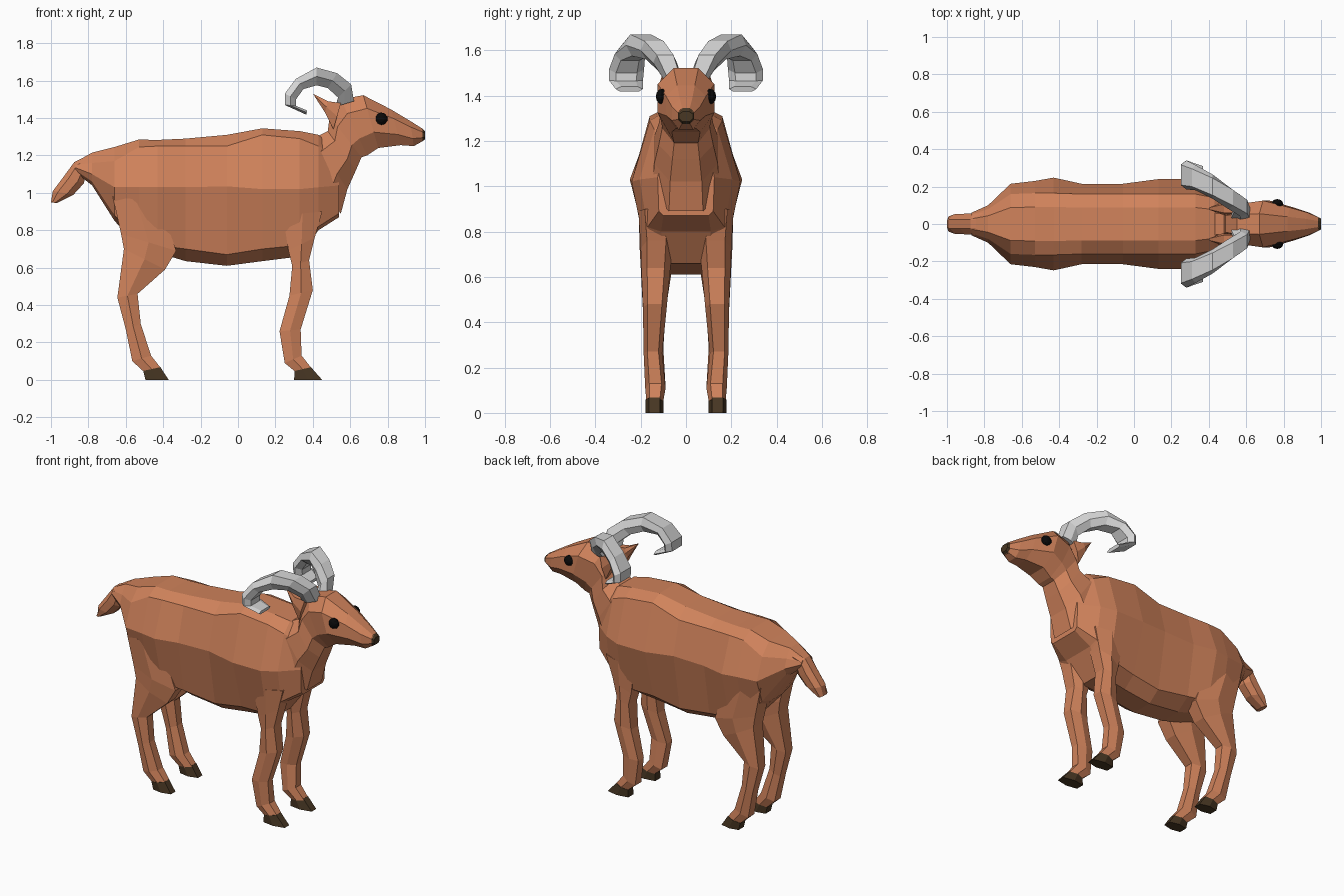
import bpy, bmesh, math
from mathutils import Vector


def material(name, rgb):
    m = bpy.data.materials.new(name)
    m.diffuse_color = (*rgb, 1)
    return m


COAT = material("tan_coat", (0.63, 0.225, 0.105))
HORN = material("grey_horn", (0.66, 0.66, 0.66))
HOOF = material("dark_brown", (0.065, 0.038, 0.017))
EYE = material("black", (0.003, 0.003, 0.003))

# Cross-sections as (fraction from edge A to edge B, fraction across the width)
OCT = [(0, .28), (0, .72), (.25, 1), (.7, 1), (1, .75), (1, .25), (.7, 0), (.25, 0)]
BOX = [(0, .15), (0, .85), (.5, 1), (1, .8), (1, .2), (.5, 0)]


def add_mesh(name, rings, mat):
    """Skin a list of equal point loops and cap both ends."""
    bm = bmesh.new()
    loops = [[bm.verts.new(p) for p in r] for r in rings]
    n = len(loops[0])
    for a, b in zip(loops, loops[1:]):
        for i in range(n):
            j = (i + 1) % n
            bm.faces.new((a[i], a[j], b[j], b[i]))
    bm.faces.new(loops[0])
    bm.faces.new(loops[-1])
    bmesh.ops.recalc_face_normals(bm, faces=bm.faces)
    me = bpy.data.meshes.new(name)
    bm.to_mesh(me)
    bm.free()
    me.materials.append(mat)
    ob = bpy.data.objects.new(name, me)
    bpy.context.collection.objects.link(ob)
    return ob


def loft(name, spec, section, mat, side=1):
    """spec rows: A x, A z, B x, B z, y from, y to."""
    rings = []
    for ax, az, bx, bz, y0, y1 in spec:
        rings.append([(ax + (bx - ax) * t, side * (y0 + (y1 - y0) * s), az + (bz - az) * t)
                      for t, s in section])
    return add_mesh(name, rings, mat)


# Torso: x, top z, edge z, edge y, widest z, widest y, low z, low y, belly z, belly y
torso = [
    (-.87, 1.165, 1.15, .05, 1.135, .06, 1.12, .05, 1.11, .03),
    (-.78, 1.215, 1.16, .08, 1.10, .10, 1.06, .08, 1.04, .04),
    (-.66, 1.245, 1.17, .16, 1.03, .215, .88, .16, .85, .06),
    (-.53, 1.285, 1.245, .165, 1.03, .23, .74, .17, .71, .07),
    (-.43, 1.283, 1.25, .165, 1.03, .248, .72, .17, .68, .07),
    (-.28, 1.29, 1.25, .16, 1.03, .215, .70, .16, .635, .07),
    (-.06, 1.31, 1.25, .16, 1.035, .215, .67, .15, .61, .07),
    (.13, 1.345, 1.31, .16, 1.02, .24, .70, .15, .635, .07),
    (.33, 1.33, 1.29, .16, 1.02, .24, .72, .18, .66, .08),
    (.43, 1.31, 1.25, .14, 1.03, .205, .82, .17, .80, .11),
    (.54, 1.22, 1.19, .09, 1.04, .125, .89, .12, .87, .10),
]
rings = []
for x, zt, ze, ye, zw, yw, zl, yl, zb, yb in torso:
    half = [(ye * .55, zt), (ye, ze), (yw, zw), (yl, zl), (yb, zb)]
    rings.append([(x, y, z) for y, z in half] + [(x, -y, z) for y, z in reversed(half)])
add_mesh("torso", rings, COAT)


def centred(rows):
    return [(*r[:4], -r[4], r[4]) for r in rows]


# Neck and head in one continuous skin
loft("neck_and_head", centred([
    (.30, 1.15, .55, .89, .15), (.40, 1.29, .585, 1.02, .14), (.48, 1.33, .63, 1.12, .12),
    (.49, 1.41, .66, 1.19, .105), (.55, 1.50, .69, 1.20, .11), (.67, 1.522, .75, 1.24, .125),
    (.82, 1.445, .87, 1.255, .088), (.92, 1.385, .94, 1.25, .062),
    (.988, 1.342, .985, 1.275, .036)]), OCT, COAT)

# Nose
loft("nose", centred([(.984, 1.346, .98, 1.272, .037), (1.0, 1.33, 1.0, 1.285, .03)]),
     OCT, HOOF)

# Tail
loft("tail", centred([
    (-.80, 1.20, -.79, 1.10, .06), (-.875, 1.165, -.81, 1.11, .055),
    (-.93, 1.09, -.825, 1.05, .055), (-.99, 1.01, -.88, .99, .052),
    (-1.0, .95, -.97, .945, .04)]), OCT, COAT)

for tag, s in (("left", 1), ("right", -1)):
    # Hind leg and hoof
    loft("hind_leg_" + tag, [
        (-.67, .98, -.42, .95, .06, .21), (-.625, .78, -.33, .69, .05, .205),
        (-.61, .70, -.39, .59, .06, .20), (-.645, .44, -.537, .46, .09, .19),
        (-.60, .27, -.52, .30, .10, .185), (-.565, .10, -.465, .13, .09, .18),
        (-.505, .045, -.41, .06, .10, .175)], BOX, COAT, s)
    loft("hind_hoof_" + tag, [
        (-.507, .048, -.415, .068, .10, .178), (-.495, 0, -.37, 0, .10, .178)], BOX, HOOF, s)
    # Front leg and hoof
    loft("front_leg_" + tag, [
        (.24, .88, .45, .90, .07, .21), (.27, .69, .41, .76, .06, .20),
        (.29, .61, .38, .64, .07, .197), (.275, .45, .40, .48, .085, .19),
        (.222, .26, .335, .27, .105, .187), (.25, .09, .34, .13, .09, .18),
        (.305, .045, .395, .06, .10, .175)], BOX, COAT, s)
    loft("front_hoof_" + tag, [
        (.303, .048, .39, .068, .10, .178), (.30, 0, .45, 0, .10, .178)], BOX, HOOF, s)
    # Curled horn
    loft("horn_" + tag, [
        (.62, 1.49, .52, 1.46, .015, .10), (.605, 1.58, .535, 1.51, .04, .145),
        (.53, 1.64, .48, 1.56, .08, .20), (.42, 1.67, .42, 1.575, .135, .265),
        (.31, 1.61, .35, 1.555, .18, .315), (.25, 1.53, .31, 1.50, .185, .34),
        (.25, 1.47, .31, 1.465, .19, .34), (.365, 1.418, .37, 1.44, .19, .31)],
        BOX, HORN, s)
    # Ear
    loft("ear_" + tag, [
        (.55, 1.48, .51, 1.34, .05, .11), (.48, 1.49, .465, 1.43, .05, .115),
        (.402, 1.53, .41, 1.515, .075, .09)], BOX, COAT, s)
    # Eye
    bpy.ops.mesh.primitive_uv_sphere_add(segments=10, ring_count=6, radius=.034,
                                         location=(.766, s * .106, 1.396),
                                         rotation=(math.pi / 2, 0, 0))
    eye = bpy.context.object
    eye.name = "eye_" + tag
    eye.scale.z = .8
    eye.data.materials.append(EYE)
